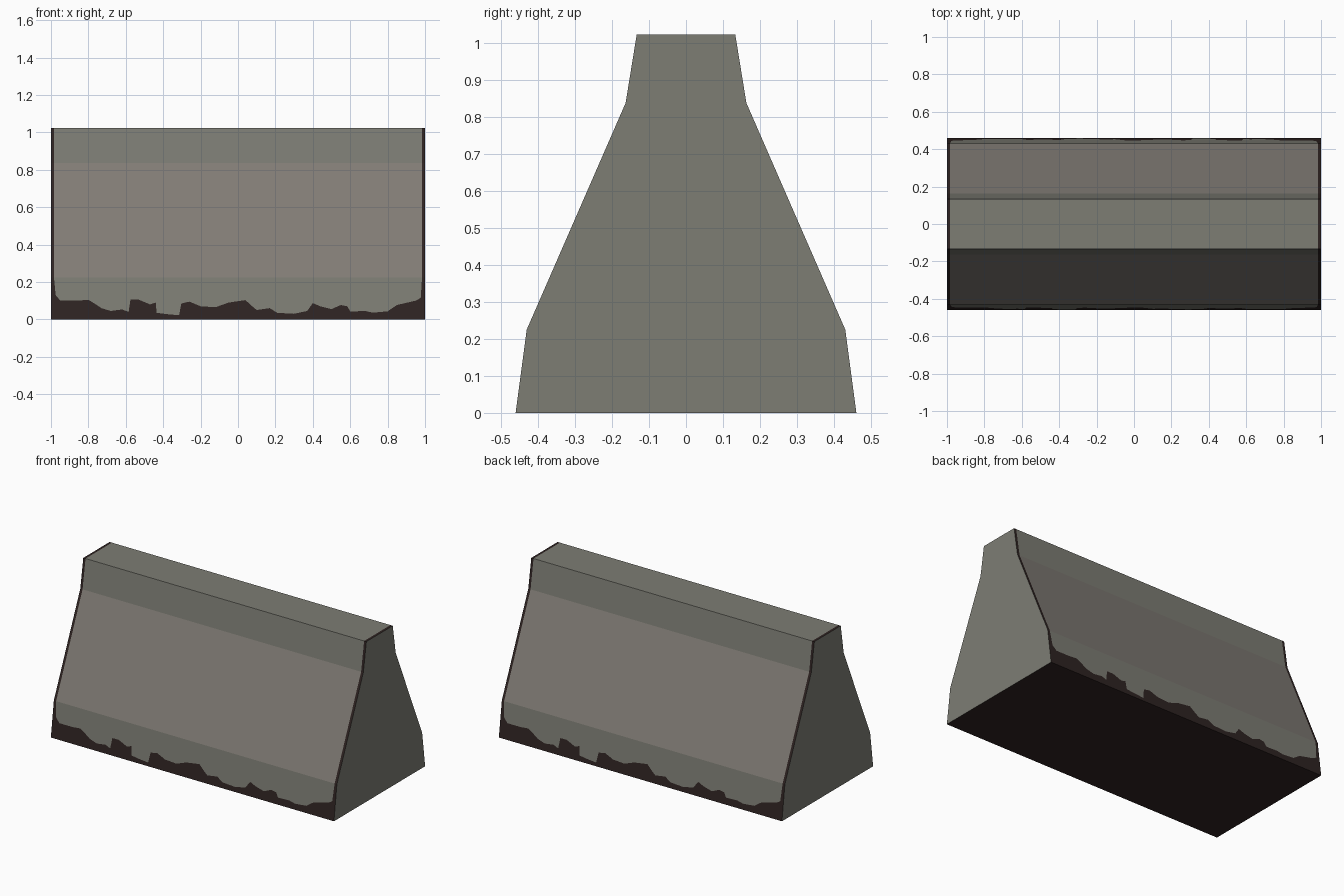
import bpy, bmesh

if "Cube" in bpy.data.objects:
    bpy.data.objects.remove(bpy.data.objects["Cube"])

# Half profile of the barrier (distance from the centre line, height)
PROFILE = [(0.46, 0.0), (0.43, 0.225), (0.163, 0.837), (0.133, 1.022)]
EDGE = 0.984          # dark worn stripe runs from here to the end at x = 1
BAND = PROFILE[1][1]  # top of the lowest band

# Ragged upper outline of the grime at the foot (x, z)
GRIME = [(-.984, .225), (-.975, .13), (-.95, .10), (-.86, .10), (-.80, .105), (-.76, .08),
         (-.73, .06), (-.68, .045), (-.62, .053), (-.585, .04), (-.575, .105), (-.53, .105),
         (-.47, .08), (-.44, .09), (-.435, .035), (-.38, .028), (-.315, .022), (-.303, .085),
         (-.26, .095), (-.2, .07), (-.12, .065), (-.05, .09), (.04, .103), (.07, .075),
         (.1, .05), (.17, .06), (.21, .035), (.3, .03), (.37, .045), (.40, .087),
         (.44, .07), (.5, .055), (.55, .077), (.585, .07), (.6, .042), (.68, .045),
         (.72, .036), (.8, .043), (.85, .077), (.95, .10), (.977, .115), (.984, .225)]


def material(name, color):
    m = bpy.data.materials.new(name)
    m.diffuse_color = (*color, 1)
    m.use_nodes = True
    m.node_tree.nodes["Principled BSDF"].inputs["Base Color"].default_value = m.diffuse_color
    return m


CONCRETE, WARM, DARK = 0, 1, 2
bm = bmesh.new()


def face(points, mat, s=1):
    """Add a face; s = -1 turns it half round the vertical axis."""
    f = bm.faces.new([bm.verts.new((s * x, s * y, z)) for x, y, z in points])
    f.material_index = mat


def strip(a, b, mat, s):
    """Long band between two (y, z) lines with a dark stripe at each end."""
    xs = [-1, -EDGE, EDGE, 1]
    for i, m in enumerate((DARK, mat, DARK)):
        l, r = xs[i], xs[i + 1]
        face([(l, *a), (r, *a), (r, *b), (l, *b)], m, s)


def low(x, z):
    """Point on the lowest band at the front."""
    return (x, -(PROFILE[0][0] + (PROFILE[1][0] - PROFILE[0][0]) * z / BAND), z)


lines = [(-y, z) for y, z in PROFILE]
outline = lines + [(y, z) for y, z in reversed(PROFILE)]
for s in (1, -1):
    # Lowest band: grime with ragged edge, clean concrete above
    ragged = [low(x, z) for x, z in GRIME]
    face([low(-1, 0), low(1, 0), low(1, BAND)] + ragged[::-1] + [low(-1, BAND)], DARK, s)
    face(ragged, CONCRETE, s)
    # Main slope and upper band
    strip(lines[1], lines[2], WARM, s)
    strip(lines[2], lines[3], CONCRETE, s)
    # End face
    face([(1, y, z) for y, z in reversed(outline)], CONCRETE, s)

# Top and underside
w, h = PROFILE[3]
strip((-w, h), (w, h), CONCRETE, 1)
b = PROFILE[0][0]
face([(-1, b, 0), (1, b, 0), (1, -b, 0), (-1, -b, 0)], DARK)

bmesh.ops.remove_doubles(bm, verts=bm.verts[:], dist=1e-5)
bmesh.ops.recalc_face_normals(bm, faces=bm.faces[:])

mesh = bpy.data.meshes.new("concrete_barrier")
bm.to_mesh(mesh)
bm.free()
mesh.materials.append(material("concrete grey", (0.205, 0.205, 0.175)))
mesh.materials.append(material("warm concrete grey", (0.22, 0.202, 0.178)))
mesh.materials.append(material("dark grime", (0.028, 0.017, 0.016)))
bpy.context.collection.objects.link(bpy.data.objects.new("concrete_barrier", mesh))
